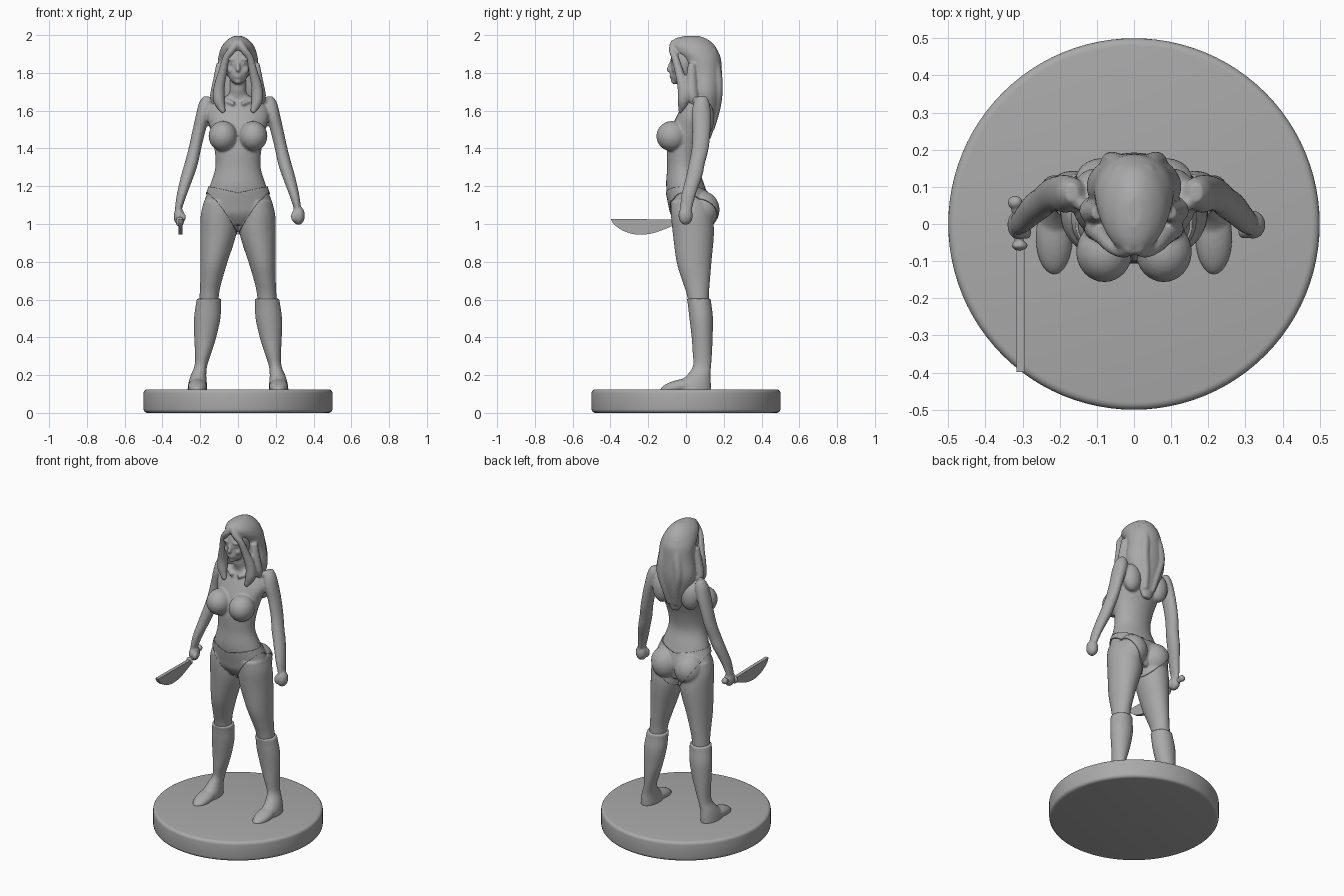
import bpy, bmesh, math
from mathutils import Matrix, Vector

if "Cube" in bpy.data.objects:
    bpy.data.objects.remove(bpy.data.objects["Cube"])

grey = bpy.data.materials.new("stone grey")
grey.use_nodes = True
colour = (0.4, 0.4, 0.4, 1)
grey.diffuse_color = colour
grey.node_tree.nodes["Principled BSDF"].inputs["Base Color"].default_value = colour


def blend(rows, steps):
    """Smooth curve of tuples through the given rows."""
    pts = [Vector(r) for r in rows]
    out = []
    for i in range(len(pts) - 1):
        a, b, c, d = pts[max(i - 1, 0)], pts[i], pts[i + 1], pts[min(i + 2, len(pts) - 1)]
        for s in range(steps):
            t = s / steps
            out.append(b + (c - a) * (t / 2) + (a * 2 - b * 5 + c * 4 - d) * (t * t / 2)
                       + (b * 3 - a - c * 3 + d) * (t ** 3 / 2))
    return out + [pts[-1]]


def wrap(bm, loops):
    """Closed skin over a row of point loops."""
    rings = [[bm.verts.new(p) for p in loop] for loop in loops]
    for low, high in zip(rings, rings[1:]):
        for k in range(len(low)):
            n = (k + 1) % len(low)
            bm.faces.new((low[k], low[n], high[n], high[k]))
    bm.faces.new(rings[0][::-1])
    bm.faces.new(rings[-1])


def circle(count):
    return [(math.cos(math.tau * k / count), math.sin(math.tau * k / count)) for k in range(count)]


def loft(bm, rows, side=1):
    """Stack of ellipses; each row is z, x min, x max, y min, y max."""
    wrap(bm, [[(side * (x0 + x1 + (x1 - x0) * c) / 2, (y0 + y1 + (y1 - y0) * s) / 2, z)
               for c, s in circle(32)] for z, x0, x1, y0, y1 in blend(rows, 4)])


def centred(rows):
    return [(z, -w, w, y0, y1) for z, w, y0, y1 in rows]


def ball(bm, centre, radii, tilt=0):
    m = Matrix.Translation(centre) @ Matrix.Rotation(tilt, 4, "X") @ Matrix.Diagonal((*radii, 1))
    angles = [math.pi * (i + .1) / 14.2 for i in range(15)]
    wrap(bm, [[m @ Vector((c * math.sin(a), s * math.sin(a), math.cos(a)))
               for c, s in circle(24)] for a in angles])


def strand(bm, rows, side=1):
    """Tapering tube; each row is x, y, z, radius."""
    path = blend(rows, 4)
    loops = []
    for i, p in enumerate(path):
        along = (path[min(i + 1, len(path) - 1)] - path[max(i - 1, 0)]).xyz
        u = along.cross(Vector((1, 0, 0))).normalized()
        v = along.cross(u).normalized()
        ring = [p.xyz + (u * c + v * s) * p.w for c, s in circle(12)]
        loops.append([(q.x * side, q.y, q.z) for q in ring])
    wrap(bm, loops)


def finish(name, bm, voxel=0, smooth=0):
    bmesh.ops.recalc_face_normals(bm, faces=bm.faces)
    mesh = bpy.data.meshes.new(name)
    bm.to_mesh(mesh)
    bm.free()
    mesh.materials.clear()
    mesh.materials.append(grey)
    mesh.polygons.foreach_set("use_smooth", [True] * len(mesh.polygons))
    obj = bpy.data.objects.new(name, mesh)
    bpy.context.collection.objects.link(obj)
    if voxel:
        mod = obj.modifiers.new("Fuse", "REMESH")
        mod.mode, mod.voxel_size, mod.use_smooth_shade = "VOXEL", voxel, True
        mod = obj.modifiers.new("Soften", "SMOOTH")
        mod.factor, mod.iterations = 0.5, smooth
    return obj


# Round plinth
bm = bmesh.new()
bmesh.ops.create_cone(bm, cap_ends=True, segments=96, radius1=0.5, radius2=0.5, depth=0.125,
                      matrix=Matrix.Translation((0, 0, 0.0625)))
rims = [e for e in bm.edges if abs(e.verts[0].co.z - e.verts[1].co.z) < 0.01]
bmesh.ops.bevel(bm, geom=rims, offset=0.02, segments=4, profile=0.5, affect="EDGES")
plinth = finish("plinth", bm)
bpy.context.view_layer.objects.active = plinth
plinth.select_set(True)
bpy.ops.object.shade_smooth_by_angle(angle=math.radians(40))

# Body: torso, neck, limbs and head fused together
bm = bmesh.new()
loft(bm, centred([
    (1.0, .06, -.04, .11), (1.05, .16, -.075, .12), (1.1, .183, -.088, .13),
    (1.2, .15, -.105, .1), (1.3, .12, -.1, .07), (1.4, .125, -.1, .085),
    (1.5, .145, -.08, .12), (1.58, .165, -.045, .14), (1.65, .13, -.01, .13),
    (1.68, .06, -.01, .1), (1.72, .045, -.02, .08), (1.82, .045, -.02, .08)]))
thigh = [(.5, .11, .21, .03, .12), (.63, .1, .203, .003, .122), (.7, .085, .2, -.02, .127),
         (.8, .055, .2, -.05, .135), (.95, .008, .2, -.07, .148),
         (1.05, .008, .197, -.08, .14), (1.12, .02, .18, -.08, .12)]
arm = [(1.07, .3, .335, -.03, .03), (1.15, .273, .325, -.025, .05), (1.25, .235, .303, 0, .085),
       (1.32, .212, .283, .015, .1), (1.4, .195, .262, .03, .12), (1.5, .17, .24, .035, .13),
       (1.58, .145, .222, .03, .132), (1.64, .13, .207, .04, .125), (1.675, .15, .185, .06, .11)]
for side in (1, -1):
    loft(bm, thigh, side)
    loft(bm, arm, side)
    ball(bm, (side * .08, -.075, 1.465), (.076, .082, .08))
    ball(bm, (side * .085, .082, 1.075), (.085, .09, .095))
    ball(bm, (side * .1, .1, 1.56), (.06, .05, .09))
    strand(bm, [(.02, -.03, 1.635, .012), (.08, .01, 1.655, .014), (.15, .06, 1.655, .02)], side)
# Left fist, then right fist closed on the grip
ball(bm, (.32, -.002, 1.045), (.034, .038, .05))
ball(bm, (.296, -.022, 1.04), (.016, .018, .03))
ball(bm, (-.312, -.002, 1.04), (.029, .04, .045))
ball(bm, (-.29, -.022, 1.035), (.014, .02, .022))
# Head and face
ball(bm, (0, 0, 1.86), (.076, .082, .11))
ball(bm, (0, -.032, 1.795), (.052, .05, .055))
ball(bm, (0, -.06, 1.757), (.022, .02, .018))
ball(bm, (0, -.084, 1.835), (.01, .012, .035), -.3)
ball(bm, (0, -.092, 1.82), (.014, .012, .01))
for z in (1.789, 1.778):
    ball(bm, (0, -.078, z), (.02, .01, .006))
for side in (1, -1):
    ball(bm, (side * .03, -.072, 1.872), (.025, .012, .009))
    ball(bm, (side * .03, -.067, 1.85), (.014, .011, .008))
    ball(bm, (side * .036, -.055, 1.815), (.022, .02, .022))
body = finish("body", bm, .007, 3)

# Briefs: a thin layer lifted from the hips, trimmed at waist and leg lines
bpy.context.view_layer.update()
skin = body.evaluated_get(bpy.context.evaluated_depsgraph_get())
bm = bmesh.new()
bm.from_mesh(skin.to_mesh())
skin.to_mesh_clear()
beyond = [v for v in bm.verts if not (-.02 < v.co.x < .215 and .9 < v.co.z < 1.25)]
bmesh.ops.delete(bm, geom=beyond, context="VERTS")
front, hip, rear = Vector((.018, -.08, .995)), Vector((.165, .01, 1.165)), Vector((.1, .17, 1.03))
leg_normal = (hip - front).cross(rear - front)
leg_normal *= -1 if leg_normal.z > 0 else 1
for point, normal in (((0, 0, 0), (-1, 0, 0)), ((0, 0, 1.165), (-.22, 0, 1)), (front, leg_normal)):
    bmesh.ops.bisect_plane(bm, geom=bm.verts[:] + bm.edges[:] + bm.faces[:],
                           plane_co=point, plane_no=normal, clear_outer=True)
briefs = finish("briefs", bm)
briefs.modifiers.new("Other half", "MIRROR")
layer = briefs.modifiers.new("Cloth", "SOLIDIFY")
layer.thickness, layer.offset = .006, 1

# Knee boots
boot = [(.115, .163, .268, -.06, .132), (.16, .165, .262, -.04, .132), (.2, .168, .25, .005, .13),
        (.25, .163, .23, .037, .133), (.32, .14, .228, .035, .138), (.4, .115, .232, .03, .141),
        (.5, .093, .233, .018, .143), (.57, .09, .224, .01, .135), (.605, .088, .218, .004, .132)]
for side, label in ((1, "left_boot"), (-1, "right_boot")):
    bm = bmesh.new()
    loft(bm, boot, side)
    ball(bm, (side * .215, -.035, .14), (.05, .105, .036), .22)
    finish(label, bm, .007, 3)

# Long hair: main mass, parted fringe, front locks and back waves
bm = bmesh.new()
loft(bm, centred([
    (1.45, .025, .1, .13), (1.54, .075, .06, .158), (1.62, .11, .03, .18),
    (1.7, .128, .01, .192), (1.8, .112, .005, .19), (1.87, .106, -.025, .186),
    (1.91, .098, -.062, .172), (1.95, .08, -.082, .148), (1.98, .05, -.06, .11),
    (1.995, .02, -.01, .07)]))
for side in (1, -1):
    strand(bm, [(.006, -.06, 1.965, .02), (.03, -.072, 1.925, .02), (.062, -.058, 1.88, .02),
                (.082, -.035, 1.8, .024), (.1, -.015, 1.72, .03), (.1, -.015, 1.65, .03),
                (.075, -.028, 1.59, .012)], side)
    strand(bm, [(.095, .03, 1.85, .02), (.105, .03, 1.75, .03), (.118, .035, 1.68, .03),
                (.12, .06, 1.62, .02)], side)
    strand(bm, [(.035, .14, 1.92, .02), (.05, .16, 1.8, .03), (.06, .165, 1.7, .03),
                (.04, .155, 1.6, .025), (.025, .13, 1.5, .02)], side)
finish("hair", bm, .007, 3)

# Blade: flat outline with a curved belly
bm = bmesh.new()
outline = blend([(-.05, 1.0), (-.1, .978), (-.18, .95), (-.26, .944), (-.33, .963),
                 (-.38, .997), (-.398, 1.027)], 4) + [Vector((-.25, 1.026)), Vector((-.05, 1.022))]
wrap(bm, [[(x, y, z) for y, z in outline] for x in (-.316, -.294)])
blade = finish("blade", bm)
blade.data.polygons.foreach_set("use_smooth", [False] * len(blade.data.polygons))

# Grip with guard and pommel
bm = bmesh.new()
strand(bm, [(-.308, -.07, 1.01, .013), (-.312, 0, 1.03, .013), (-.318, .055, 1.05, .015)])
ball(bm, (-.308, -.058, 1.012), (.022, .012, .026))
ball(bm, (-.32, .058, 1.05), (.02, .018, .02))
finish("grip", bm, .004, 2)
